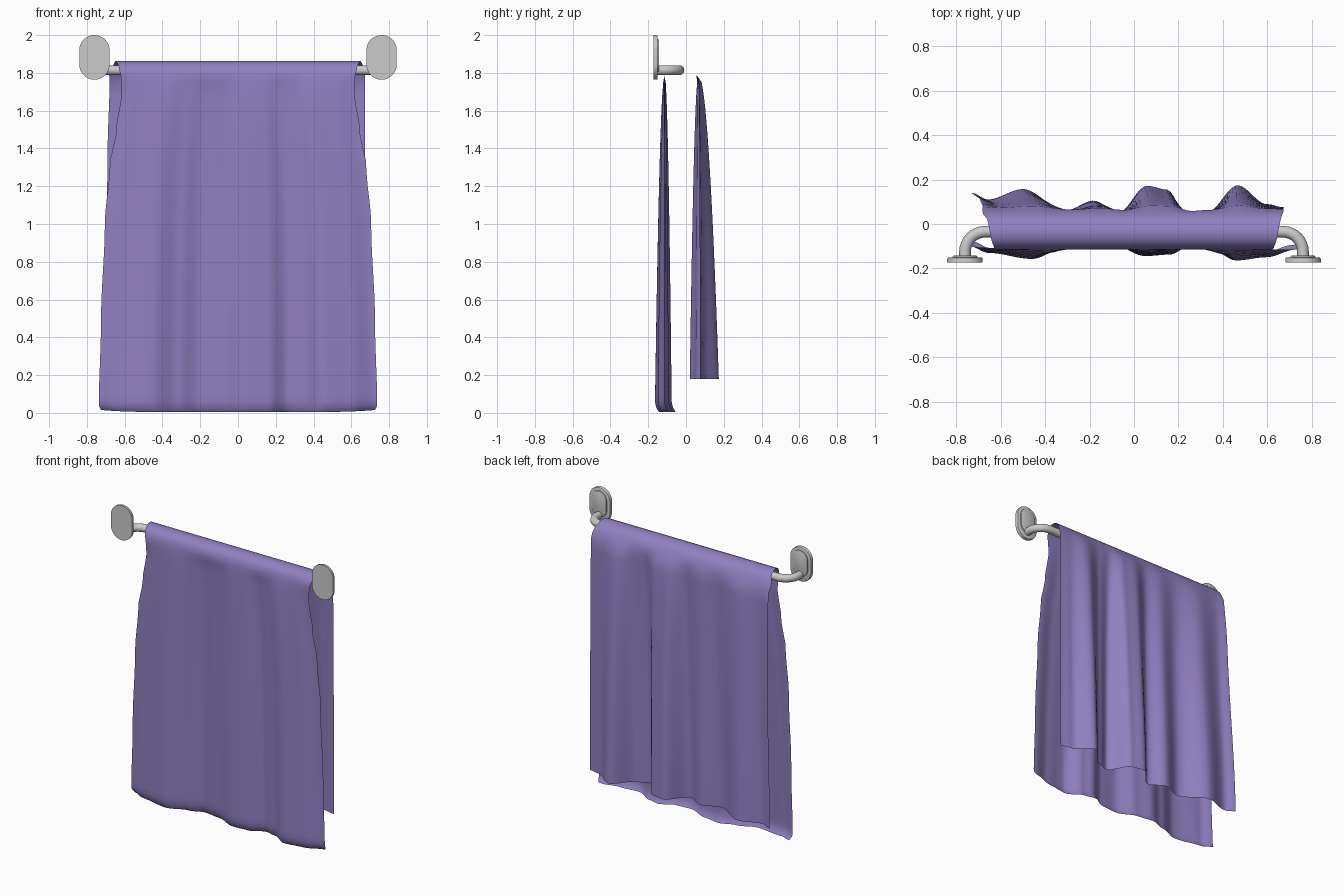
import bpy, bmesh, math

if "Cube" in bpy.data.objects:
    bpy.data.objects.remove(bpy.data.objects["Cube"])


def material(name, rgb):
    m = bpy.data.materials.new(name)
    m.diffuse_color = (*rgb, 1)
    m.use_nodes = True
    m.node_tree.nodes["Principled BSDF"].inputs["Base Color"].default_value = m.diffuse_color
    return m


purple = material("purple_cloth", (0.28, 0.215, 0.53))
grey = material("light_grey_metal", (0.60, 0.60, 0.60))


def finish(bm, name, mat, angle):
    me = bpy.data.meshes.new(name)
    bm.to_mesh(me)
    bm.free()
    ob = bpy.data.objects.new(name, me)
    bpy.context.collection.objects.link(ob)
    me.materials.append(mat)
    bpy.ops.object.select_all(action='DESELECT')
    ob.select_set(True)
    bpy.context.view_layer.objects.active = ob
    bpy.ops.object.shade_smooth_by_angle(angle=math.radians(angle))
    return ob


def interp(pts, x):
    """Smooth interpolation through (x, value) control points."""
    if x <= pts[0][0]:
        return pts[0][1]
    for (x0, v0), (x1, v1) in zip(pts, pts[1:]):
        if x <= x1:
            t = (x - x0) / (x1 - x0)
            return v0 + (v1 - v0) * t * t * (3 - 2 * t)
    return pts[-1][1]


# Fold shapes along x at the bottom of each panel
front_folds = [(-.74, -.10), (-.66, -.13), (-.46, -.158), (-.32, -.11), (-.21, -.075),
               (-.1, -.09), (.05, -.145), (.16, -.138), (.27, -.09), (.34, -.105),
               (.46, -.165), (.6, -.15), (.73, -.115)]
back_folds = [(-.73, .14), (-.66, .11), (-.5, .157), (-.31, .06), (-.18, .105),
              (-.07, .05), (.06, .172), (.15, .155), (.25, .02), (.33, .05),
              (.47, .174), (.6, .09), (.68, .075)]

# Half widths of the panels by height
front_half = [(.0, .725), (.03, .737), (.5, .725), (1.0, .705), (1.3, .68),
              (1.5, .645), (1.7, .615), (1.79, .62)]
back_left = [(.18, .728), (1.4, .69), (1.75, .68)]
back_right = [(.18, .675), (1.75, .672)]

# Rows of the cloth: front panel up, over the bar, back panel down
rows = []
front_z = [.004, .012, .03, .06, .1] + [.1 + 1.65 * i / 24 for i in range(1, 25)]
for z in front_z:
    h = interp(front_half, z)
    rows.append(("front", z, -.113, h, h))
for y, z, h in [(-.115, 1.785, .62), (-.108, 1.815, .628), (-.095, 1.838, .633),
                (-.075, 1.853, .64), (-.05, 1.862, .646), (-.025, 1.861, .65),
                (0, 1.853, .655), (.022, 1.84, .66), (.042, 1.818, .666), (.055, 1.79, .672)]:
    rows.append(("top", z, y, h + .01 * (y > .03), h))
for i in range(26):
    z = 1.75 - 1.57 * i / 25
    rows.append(("back", z, .066, interp(back_left, z), interp(back_right, z)))

COLS = 96
bm = bmesh.new()
grid = []
for kind, z, y0, hl, hr in rows:
    line = []
    for c in range(COLS + 1):
        u = c / COLS
        x = -hl + (hl + hr) * u
        y, zz = y0, z
        if kind == "front":
            w = max(0, (1.79 - z) / 1.79) ** .5
            y += (interp(front_folds, -.74 + 1.48 * u) - y0) * w
            y += .025 * max(0, 1 - z / .06) ** 2          # curled hem
            zz += .012 * abs(2 * u - 1) ** 6 * max(0, 1 - z / .1)
        elif kind == "back":
            w = max(0, (1.79 - z) / 1.61) ** .5
            y += (interp(back_folds, -.73 + 1.41 * u) - y0) * w
        line.append(bm.verts.new((x, y, zz)))
    grid.append(line)
for a, b in zip(grid, grid[1:]):
    for c in range(COLS):
        bm.faces.new((a[c], a[c + 1], b[c + 1], b[c]))
finish(bm, "towel", purple, 80)


# Rail: straight bar with a rounded bend to the wall at each end
def half_path():
    pts = [(.76, -.155), (.76, -.125)]
    for i in range(1, 9):
        a = math.pi / 2 * i / 8
        pts.append((.67 + .09 * math.cos(a), -.125 + .09 * math.sin(a)))
    return pts


right = half_path()
path = right + [(-x, y) for x, y in reversed(right)]
R, SIDES = .026, 20
bm = bmesh.new()
rings = []
for i, (x, y) in enumerate(path):
    p, n = path[max(i - 1, 0)], path[min(i + 1, len(path) - 1)]
    dx, dy = n[0] - p[0], n[1] - p[1]
    l = math.hypot(dx, dy)
    ring = []
    for k in range(SIDES):
        a = 2 * math.pi * k / SIDES
        ring.append(bm.verts.new((x - dy / l * R * math.cos(a),
                                  y + dx / l * R * math.cos(a),
                                  1.814 + R * math.sin(a))))
    rings.append(ring)
for a, b in zip(rings, rings[1:]):
    for k in range(SIDES):
        j = (k + 1) % SIDES
        bm.faces.new((a[k], a[j], b[j], b[k]))
bm.faces.new(rings[0])
bm.faces.new(rings[-1])
bmesh.ops.recalc_face_normals(bm, faces=bm.faces)
finish(bm, "rail", grey, 60)


# Wall plates: stadium-shaped slabs with a softened inner rim
def stadium(name, cx, cz, r, straight, y0, y1, bev):
    bm = bmesh.new()
    loops = []
    for y, rr in ((y0, r), (y1 - bev, r), (y1 - bev * .3, r - bev * .3), (y1, r - bev)):
        loop = []
        for k in range(40):
            a = 2 * math.pi * (k + .5) / 40
            s = straight if math.sin(a) > 0 else -straight
            loop.append(bm.verts.new((cx + rr * math.cos(a), y, cz + s + rr * math.sin(a))))
        loops.append(loop)
    for a, b in zip(loops, loops[1:]):
        for k in range(40):
            j = (k + 1) % 40
            bm.faces.new((a[k], a[j], b[j], b[k]))
    bm.faces.new(loops[0])
    bm.faces.new(loops[-1])
    bmesh.ops.recalc_face_normals(bm, faces=bm.faces)
    finish(bm, name, grey, 35)


for side, s in (("left", -1), ("right", 1)):
    stadium("wall_plate_" + side, s * .76, 1.882, .08, .038, -.172, -.15, .007)
    stadium("plate_boss_" + side, s * .76, 1.89, .056, .033, -.152, -.142, .005)
